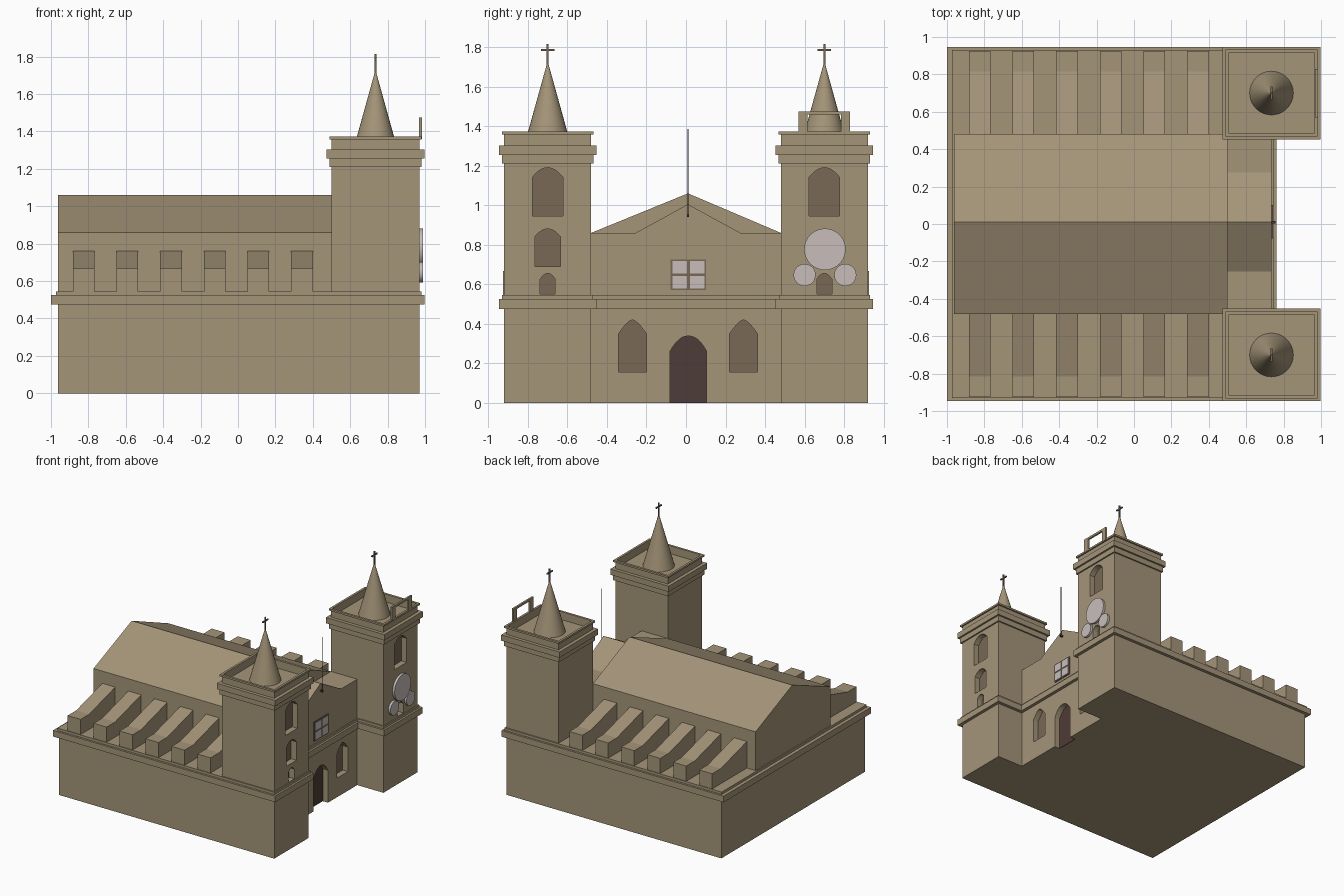
import bpy, bmesh, math
from mathutils import Vector

if "Cube" in bpy.data.objects:
    bpy.data.objects.remove(bpy.data.objects["Cube"], do_unlink=True)


def material(name, r, g, b):
    m = bpy.data.materials.new(name)
    m.use_nodes = True
    m.diffuse_color = (r, g, b, 1)
    m.node_tree.nodes["Principled BSDF"].inputs["Base Color"].default_value = (r, g, b, 1)
    return m


STONE = material("sandstone", .376, .301, .191)
BROWN = material("brown_recess", .188, .138, .093)
DOOR = material("dark_door", .076, .045, .038)
PALE = material("pale_glass", .578, .515, .497)


def prism(name, points, axis, lo, hi, mat=STONE):
    """Extrude a closed outline along an axis: x takes (y, z), y takes (x, z), z takes (x, y)."""
    i = "xyz".index(axis)

    def place(p, d):
        c = list(p)
        c.insert(i, d)
        return c

    bm = bmesh.new()
    face = bm.faces.new([bm.verts.new(place(p, lo)) for p in points])
    ext = bmesh.ops.extrude_face_region(bm, geom=[face])
    shift = Vector(place((0, 0), hi - lo))
    bmesh.ops.translate(bm, vec=shift, verts=[v for v in ext["geom"] if isinstance(v, bmesh.types.BMVert)])
    bmesh.ops.recalc_face_normals(bm, faces=bm.faces)
    me = bpy.data.meshes.new(name)
    bm.to_mesh(me)
    bm.free()
    me.materials.append(mat)
    ob = bpy.data.objects.new(name, me)
    bpy.context.collection.objects.link(ob)
    return ob


def rect(a0, a1, b0, b1):
    return [(a0, b0), (a1, b0), (a1, b1), (a0, b1)]


def box(name, x0, x1, y0, y1, z0, z1, mat=STONE):
    return prism(name, rect(x0, x1, y0, y1), "z", z0, z1, mat)


def cut(ob, cutter):
    mod = ob.modifiers.new("cut", "BOOLEAN")
    mod.operation = "DIFFERENCE"
    mod.solver = "EXACT"
    mod.object = cutter
    bpy.context.view_layer.objects.active = ob
    bpy.ops.object.modifier_apply(modifier=mod.name)
    bpy.data.objects.remove(cutter, do_unlink=True)


def arch(yc, half, z0, spring, peak, power):
    """Arched opening outline; a lower power gives a more pointed head."""
    n = 12
    steps = [1 - 2 * k / n for k in range(n + 1)]
    head = [(yc + half * t, spring + (peak - spring) * (1 - abs(t) ** power)) for t in steps]
    return [(yc - half, z0), (yc + half, z0)] + head


def niche(name, wall, face_x, mat, *shape, depth=.05):
    outline = arch(*shape)
    cut(wall, prism("cutter", outline, "x", face_x - depth, face_x + .05))
    prism(name, outline, "x", face_x - depth - .002, face_x - depth + .003, mat)


def cylinder(name, loc, r1, r2, depth, mat, sides=32, along_x=False):
    bpy.ops.mesh.primitive_cone_add(vertices=sides, radius1=r1, radius2=r2, depth=depth, location=loc,
                                    rotation=(0, math.pi / 2 if along_x else 0, 0))
    ob = bpy.context.object
    ob.name = name
    ob.data.materials.append(mat)
    bpy.ops.object.shade_smooth_by_angle(angle=math.radians(40))
    return ob


# Lower storey: block with two projecting tower feet, then two cornice bands
BACK, WALL, FRONT, SIDE, INNER, MID = -.962, .735, .97, .92, .48, .01


def plan(d, e):
    half = [(BACK - d - e, -SIDE - d), (FRONT + d, -SIDE - d), (FRONT + d, -INNER + d), (WALL + d, -INNER + d)]
    return half + [(x, -y) for x, y in reversed(half)]


base = prism("lower_storey", plan(0, 0), "z", 0, .48)
prism("cornice_lower", plan(.026, .012), "z", .475, .525)
prism("cornice_upper", plan(.01, 0), "z", .525, .545)
niche("front_door", base, WALL, DOOR, MID + .002, .093, 0, .26, .338, 2.2)
for side in (-1, 1):
    niche("pointed_window", base, WALL, BROWN, MID + side * .281, .07, .155, .35, .42, 1.5)

# Nave with pitched roof
prism("nave", [(-INNER, .54), (INNER, .54), (INNER, .86), (MID, 1.06), (-INNER, .86)], "x", BACK, .5)

# Front gable wall
prism("front_gable", [(-INNER, .54), (INNER, .54), (INNER, .86), (MID + .265, .86), (MID, 1.005),
                      (MID - .265, .86), (-INNER, .86)], "x", .5, WALL)

# Square window with four panes
wy, wz, wh = MID + .002, .648, .09
box("window_frame", WALL - .01, WALL + .007, wy - wh, wy + wh, wz - .078, wz + .078, BROWN)
for sy in (-1, 1):
    for sz in (-1, 1):
        y, z = wy + sy * .044, wz + sz * .038
        box("window_pane", WALL, WALL + .01, y - .037, y + .037, z - .031, z + .031, PALE)

# Thin mast on the gable
cylinder("mast", (WALL + .015, MID, 1.163), .003, .003, .445, DOOR, 8)
box("mast_bracket", WALL - .01, WALL + .022, MID - .006, MID + .006, .94, .955, DOOR)

# Sloping buttresses along both aisles
for side in (-1, 1):
    outline = [(side * y, z) for y, z in ((.47, .54), (.925, .54), (.925, .668), (.815, .668), (.47, .763))]
    for k in range(6):
        x = -.825 + k * .2335
        prism("buttress", outline, "x", x - .058, x + .058)

# Towers
TX, TOP, FLOOR = .735, 1.357, 1.308
for side in (-1, 1):
    yc = side * .7

    def block(name, d, z0, z1):
        return box(name, .5 - d, FRONT + d, yc - .22 - d, yc + .22 + d, z0, z1)

    tower = block("tower", 0, .54, TOP)
    block("tower_band_lower", .012, 1.21, 1.255)
    block("tower_band_upper", .027, 1.255, 1.302)
    lip = block("parapet_lip", .012, TOP, 1.372)
    for part in (tower, lip):
        cut(part, block("cutter", -.006, FLOOR, 1.5))

    niche("belfry_window", tower, FRONT, BROWN, yc, .078, .945, 1.14, 1.19, 2)
    niche("small_window", tower, FRONT, BROWN, yc, .038, .55, .625, .655, 2)
    if side < 0:
        niche("middle_window", tower, FRONT, BROWN, yc, .065, .69, .84, .88, 2)

    # Spire and cross
    cylinder("spire", (TX, yc, (FLOOR + 1.715) / 2), .117, .004, 1.715 - FLOOR, STONE)
    box("cross_post", TX - .005, TX + .005, yc - .005, yc + .005, 1.69, 1.815, BROWN)
    box("cross_arm", TX - .005, TX + .005, yc - .035, yc + .035, 1.78, 1.79, BROWN)

# Round dials on the left tower
for y, z, r in ((.703, .777, .105), (.6, .647, .056), (.806, .647, .056)):
    cylinder("dial", (FRONT + .008, y, z), r, r, .022, PALE, 40, True)

# Open frame standing on the parapet
prism("parapet_frame", [(.57, 1.36), (.615, 1.36), (.615, 1.458), (.785, 1.458), (.785, 1.36),
                        (.83, 1.36), (.83, 1.475), (.57, 1.475)], "x", .969, .984)
